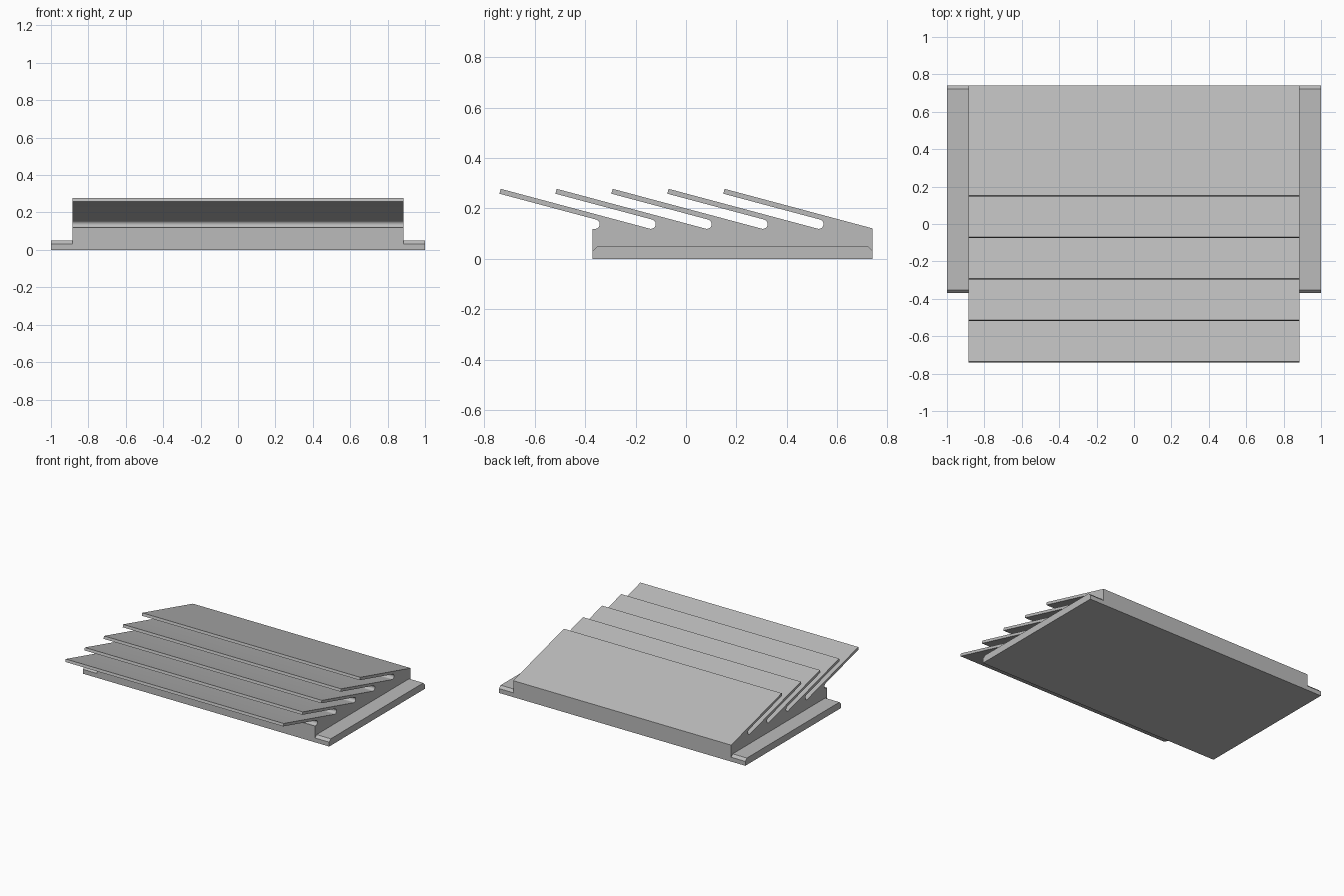
import bpy, bmesh
from math import sin, cos, radians

cube = bpy.data.objects.get("Cube")
if cube:
    bpy.data.objects.remove(cube, do_unlink=True)

grey = bpy.data.materials.new("light grey metal")
grey.use_nodes = True
COLOUR = (0.5, 0.5, 0.5, 1)
grey.diffuse_color = COLOUR
grey.node_tree.nodes["Principled BSDF"].inputs["Base Color"].default_value = COLOUR

FRONT, BACK = -0.37, 0.74
HALF = 0.885            # half width of the finned body
TILT = radians(15)
PITCH, FINS = 0.222, 5
THICK, TIP_Z = 0.02, 0.278


def prism(name, profile, x0, x1):
    """Extrude a closed (y, z) outline from x0 to x1."""
    bm = bmesh.new()
    face = bm.faces.new([bm.verts.new((x0, y, z)) for y, z in profile])
    side = bmesh.ops.extrude_face_region(bm, geom=[face])["geom"]
    verts = [v for v in side if isinstance(v, bmesh.types.BMVert)]
    bmesh.ops.translate(bm, verts=verts, vec=(x1 - x0, 0, 0))
    bmesh.ops.recalc_face_normals(bm, faces=bm.faces)
    mesh = bpy.data.meshes.new(name)
    bm.to_mesh(mesh)
    bm.free()
    mesh.materials.append(grey)
    obj = bpy.data.objects.new(name, mesh)
    bpy.context.collection.objects.link(obj)
    bpy.ops.object.select_all(action="DESELECT")
    obj.select_set(True)
    bpy.context.view_layer.objects.active = obj
    bpy.ops.object.shade_smooth_by_angle(angle=radians(30))
    return obj


# Finned body: sloping fins separated by round-ended slots
radius = (PITCH * sin(TILT) - THICK) / 2
slot_y, slot_z = -0.361, 0.138
outline = [(BACK, 0), (BACK, 0.121)]
for k in reversed(range(FINS)):
    tip = -0.735 + PITCH * k
    outline.append((tip, TIP_Z))
    outline.append((tip - THICK * sin(TILT), TIP_Z - THICK * cos(TILT)))
    end = -105 if k else -90
    for i in range(13):
        a = radians(75 + (end - 75) * i / 12)
        outline.append((slot_y + PITCH * k + radius * cos(a), slot_z + radius * sin(a)))
outline += [(FRONT, slot_z - radius), (FRONT, 0)]
prism("finned_body", outline, -HALF, HALF)

# Mounting flanges with chamfered ends
TOP, CUT = 0.05, 0.018
flange = [(FRONT, 0), (BACK, 0), (BACK, TOP - CUT), (BACK - CUT, TOP),
          (FRONT + CUT, TOP), (FRONT, TOP - CUT)]
for name, s in (("left_flange", 1), ("right_flange", -1)):
    prism(name, flange, s * HALF, s)
